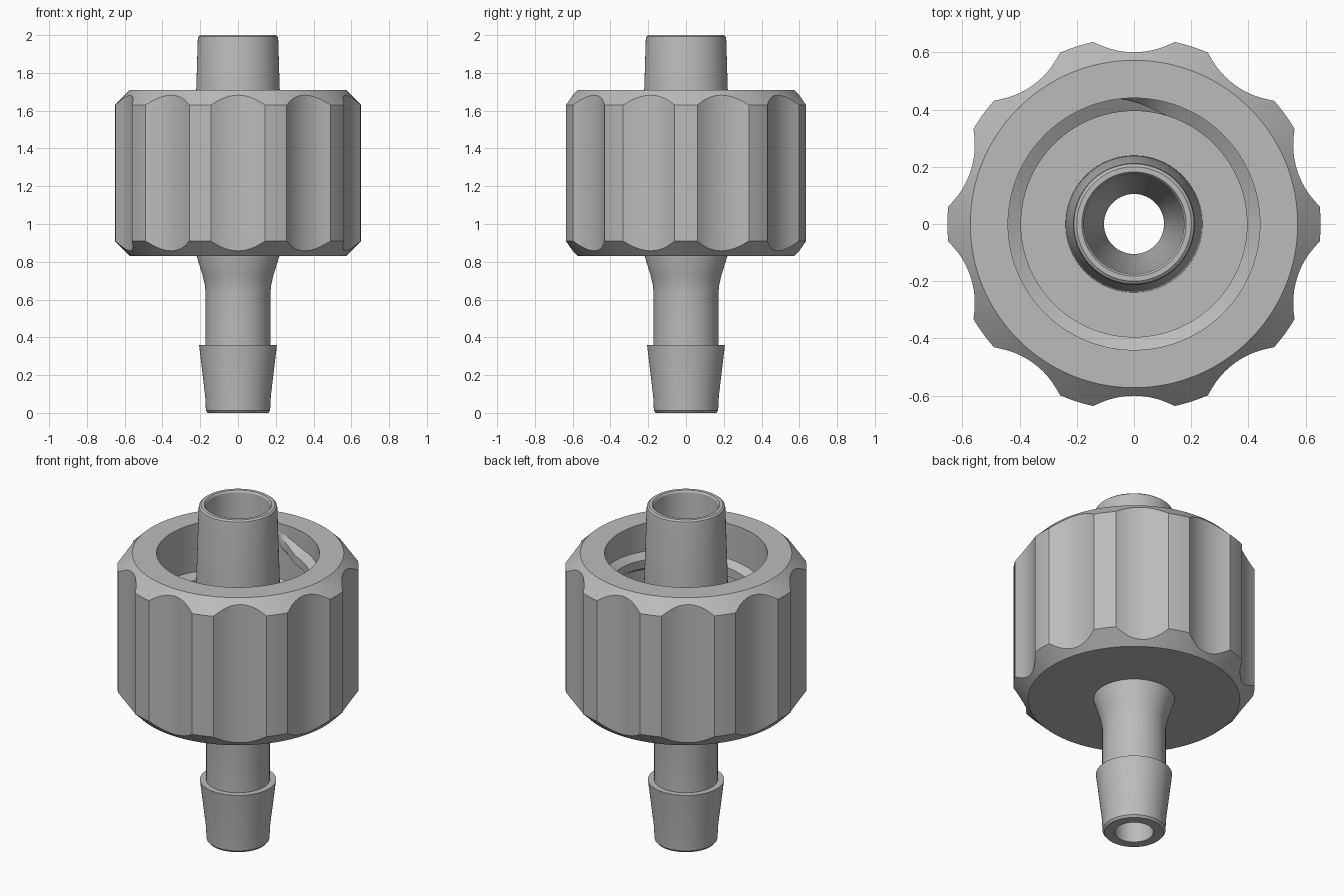
import bpy, bmesh
from math import sin, cos, radians, sqrt, pi

if "Cube" in bpy.data.objects:
    bpy.data.objects.remove(bpy.data.objects["Cube"])

grey = bpy.data.materials.new("plain grey plastic")
grey.use_nodes = True
COLOUR = (0.5, 0.5, 0.5, 1)
grey.diffuse_color = COLOUR
grey.node_tree.nodes["Principled BSDF"].inputs["Base Color"].default_value = COLOUR


def sweep(name, sections, close_sections, close_profile, caps=False):
    """Skin a list of equal-length point rows into one smooth-shaded object."""
    bm = bmesh.new()
    rows = [[bm.verts.new(p) for p in s] for s in sections]
    n, m = len(rows), len(rows[0])
    for i in range(n if close_sections else n - 1):
        a, b = rows[i], rows[(i + 1) % n]
        for j in range(m if close_profile else m - 1):
            k = (j + 1) % m
            bm.faces.new((a[j], b[j], b[k], a[k]))
    if caps:
        bm.faces.new(rows[0])
        bm.faces.new(rows[-1])
    bmesh.ops.recalc_face_normals(bm, faces=bm.faces)
    mesh = bpy.data.meshes.new(name)
    bm.to_mesh(mesh)
    bm.free()
    mesh.materials.append(grey)
    obj = bpy.data.objects.new(name, mesh)
    bpy.context.collection.objects.link(obj)
    bpy.ops.object.select_all(action='DESELECT')
    obj.select_set(True)
    bpy.context.view_layer.objects.active = obj
    bpy.ops.object.shade_smooth_by_angle(angle=radians(28))
    return obj


def ring(profile, t):
    return [(r * cos(t), r * sin(t), z) for r, z in profile]


# Hollow stem: barbed hose end, flared neck and tapered nozzle
stem = [(0.105, 0), (0.16, 0), (0.17, 0.012), (0.174, 0.09), (0.206, 0.36),
        (0.172, 0.36), (0.172, 0.64), (0.176, 0.68), (0.188, 0.73), (0.222, 0.84),
        (0.239, 1.13), (0.213, 1.975), (0.21, 1.992), (0.2, 2), (0.182, 2),
        (0.175, 1.99), (0.125, 0.95), (0.105, 0.85)]
sweep("hollow_stem", [ring(stem, 2 * pi * i / 96) for i in range(96)], True, True)

# Fluted collar: ten scallops between narrow ridges, chamfered both ends
RIM, RIDGE, TOP, BOTTOM = 0.572, 0.652, 1.71, 0.83
CUT_CENTRE, CUT_RADIUS = 0.892, 0.292


def grip_radius(offset):
    """Radius at an angle measured from the middle of a scallop."""
    inside = CUT_RADIUS ** 2 - (CUT_CENTRE * sin(offset)) ** 2
    if inside <= 0:
        return RIDGE
    return min(RIDGE, CUT_CENTRE * cos(offset) - sqrt(inside))


HALF = radians(12.7)
offsets = [HALF * (i / 6 - 1) for i in range(13)]
offsets += [radians(18) - radians(2.65) * k for k in (1, 0, -1)]
sections = []
for flute in range(10):
    for off in offsets:
        r = grip_radius(off)
        slope = r - RIM
        profile = [(0.23, 1.13), (0.44, 1.13), (0.44, TOP), (RIM, TOP),
                   (r, TOP - slope), (r, BOTTOM + slope), (RIM, BOTTOM), (0.2, BOTTOM)]
        sections.append(ring(profile, radians(18 + 36 * flute) + off))
sweep("fluted_collar", sections, True, True)

# Internal helical thread, fading into the bore wall at each end
STEPS, TURNS, PITCH = 120, 1.6, 0.24
thread = []
for i in range(STEPS + 1):
    turn = TURNS * i / STEPS
    fade = min(1, 0.03 + turn * 16, 0.03 + (TURNS - turn) * 16)
    crest = 0.443 - 0.048 * fade
    z = 1.57 - PITCH * turn + 0.05 * (1 - fade)
    thread.append(ring([(0.443, z + 0.055), (crest, z + 0.025),
                        (crest, z - 0.025), (0.443, z - 0.055)],
                       radians(97) - 2 * pi * turn))
sweep("inner_thread", thread, False, True, caps=True)
